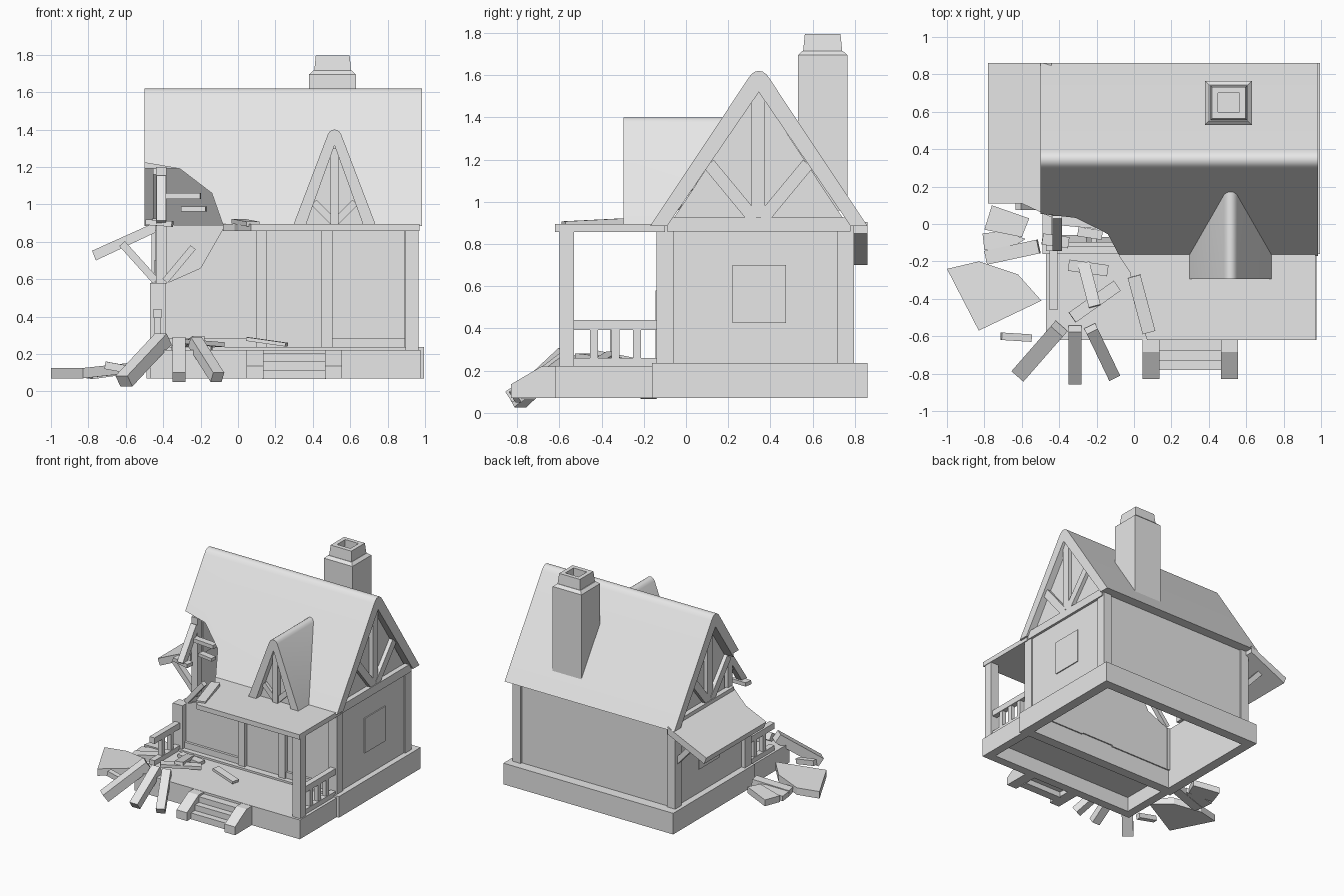
import bpy, bmesh, math
from mathutils import Vector, Matrix

if "Cube" in bpy.data.objects:
    bpy.data.objects.remove(bpy.data.objects["Cube"])

grey = bpy.data.materials.new("plain grey")
grey.use_nodes = True
grey.diffuse_color = (0.8, 0.8, 0.8, 1)
grey.node_tree.nodes["Principled BSDF"].inputs["Base Color"].default_value = (0.8, 0.8, 0.8, 1)


def finish(name, bm):
    bmesh.ops.recalc_face_normals(bm, faces=bm.faces)
    mesh = bpy.data.meshes.new(name)
    bm.to_mesh(mesh)
    bm.free()
    mesh.materials.append(grey)
    ob = bpy.data.objects.new(name, mesh)
    bpy.context.collection.objects.link(ob)
    return ob


def prism(name, pts, axis, a, b, move=None):
    """Extrude a 2D outline along an axis; move can shift the corners by a rule."""
    bm = bmesh.new()
    place = {"x": lambda p, d: (d, p[0], p[1]), "y": lambda p, d: (p[0], d, p[1]),
             "z": lambda p, d: (p[0], p[1], d)}[axis]
    lo = [bm.verts.new(place(p, a)) for p in pts]
    hi = [bm.verts.new(place(p, b)) for p in pts]
    bm.faces.new(lo)
    bm.faces.new(hi)
    for i in range(len(pts)):
        j = (i + 1) % len(pts)
        bm.faces.new((lo[i], lo[j], hi[j], hi[i]))
    if move:
        for v in bm.verts:
            move(v.co)
    return finish(name, bm)


def box(name, x0, x1, y0, y1, z0, z1, taper=0):
    def narrow(co):
        if taper and co.z > z1 - 0.001:
            co.x += taper if co.x < (x0 + x1) / 2 else -taper
            co.y += taper if co.y < (y0 + y1) / 2 else -taper
    return prism(name, [(x0, y0), (x1, y0), (x1, y1), (x0, y1)], "z", z0, z1, narrow)


def beam(name, p, q, w=0.06, h=0.06):
    """Square timber between two points."""
    p, q = Vector(p), Vector(q)
    d = (q - p).normalized()
    side = d.cross(Vector((0, 0, 1)))
    side = side.normalized() if side.length > 0.01 else Vector((1, 0, 0))
    up = side.cross(d)
    bm = bmesh.new()
    m = Matrix((side * w, d * (q - p).length, up * h)).transposed().to_4x4()
    m.translation = (p + q) / 2
    bmesh.ops.create_cube(bm, size=1, matrix=m)
    return finish(name, bm)


def cut(ob, cutter):
    mod = ob.modifiers.new("cut", "BOOLEAN")
    mod.object, mod.solver = cutter, "EXACT"
    bpy.context.view_layer.update()
    deps = bpy.context.evaluated_depsgraph_get()
    mesh = bpy.data.meshes.new_from_object(ob.evaluated_get(deps))
    ob.modifiers.clear()
    ob.data = mesh


def gable_outline(mid, base, half, height, cap, inner_half, inner_height):
    """Inverted V with a rounded ridge."""
    side = [(half, 0), (cap, height - cap * 0.7), (cap * 0.7, height - cap * 0.3),
            (cap * 0.36, height - cap * 0.06)]
    outer = [(-x, z) for x, z in side] + [(0, height)] + side[::-1]
    inner = [(inner_half, 0), (0, inner_height), (-inner_half, 0)]
    return [(mid + x, base + z) for x, z in outer + inner]


def smooth(ob):
    bpy.ops.object.select_all(action="DESELECT")
    ob.select_set(True)
    bpy.context.view_layer.objects.active = ob
    bpy.ops.object.shade_smooth_by_angle(angle=math.radians(36))


# Broken corner shape, used to cut roof and walls
hole = prism("hole_cutter", [(-0.6, 0.58), (-0.38, 0.58), (-0.2, 0.66), (-0.08, 0.87),
                             (-0.08, 0.89), (-0.14, 1.06), (-0.31, 1.19), (-0.6, 1.24)], "y", -0.4, 0.12)
hole.hide_render = True

# Stone foundation, open underneath
for n, b in {"front": (-0.49, 0.995, -0.16, -0.08), "back": (-0.49, 0.995, 0.78, 0.86),
             "left": (0.915, 0.995, -0.08, 0.78), "right": (-0.49, -0.41, -0.08, 0.78)}.items():
    box("foundation_" + n, *b, 0.07, 0.237)
box("porch_floor", -0.47, 0.975, -0.62, -0.16, 0.19, 0.222)
box("porch_skirt_front", -0.47, 0.975, -0.62, -0.55, 0.07, 0.19)
for n, x in {"left": 0.905, "right": -0.47}.items():
    box("porch_skirt_" + n, x, x + 0.07, -0.55, -0.16, 0.07, 0.19)

# Walls
front = box("front_wall", -0.43, 0.945, -0.1, -0.07, 0.23, 0.89)
right = box("right_wall", -0.44, -0.41, -0.1, 0.78, 0.23, 0.89)
box("left_wall", 0.92, 0.95, -0.1, 0.78, 0.23, 0.89)
box("back_wall", -0.43, 0.945, 0.75, 0.78, 0.23, 0.89)
cut(front, hole)
cut(right, hole)

# Corner and front posts
for n, x0, x1, y, top in [("front_right", -0.47, -0.385, -0.145, 0.58), ("front_left", 0.89, 0.962, -0.14, 0.89),
                          ("back_right", -0.462, -0.39, 0.715, 0.89), ("back_left", 0.89, 0.962, 0.715, 0.89)]:
    box("post_" + n, x0, x1, y, y + 0.08, 0.22, top)
for n, x in {"a": 0.095, "b": 0.447}.items():
    box("door_post_" + n, x, x + 0.058, -0.135, -0.07, 0.22, 0.87)
box("sill_a", -0.385, 0.095, -0.12, -0.07, 0.22, 0.285)
box("sill_b", 0.505, 0.89, -0.12, -0.07, 0.22, 0.285)
box("door", 0.153, 0.447, -0.107, -0.1, 0.237, 0.70)

# Side windows, gable panels and gable timbers
for n, s, face in [("left", 1, 0.95), ("right", -1, -0.44)]:
    def slab(name, y0, y1, z0, z1, depth):
        xs = sorted((face - s * 0.02, face + s * depth))
        return box(name + "_" + n, *xs, y0, y1, z0, z1)
    slab("window", 0.22, 0.475, 0.425, 0.70, 0.008)
    slab("gable_beam", -0.09 if s > 0 else 0.06, 0.78, 0.86, 0.925, 0.02)
    slab("king_post", 0.31, 0.375, 0.92, 1.52, 0.012)
    for k, side in {"front": -1, "back": 1}.items():
        beam("gable_brace_%s_%s" % (k, n), (face, 0.343 + side * 0.02, 0.92),
             (face, 0.343 + side * 0.235, 1.18), 0.03, 0.06)
    panel = prism("gable_panel_" + n, [(-0.08, 0.89), (0.343, 1.53), (0.765, 0.89)], "x",
                  *sorted((face - s * 0.05, face - s * 0.02)))
    if s < 0:
        cut(panel, hole)

# Main roof with the broken corner
roof = prism("main_roof", gable_outline(0.345, 0.885, 0.515, 0.735, 0.05, 0.435, 0.635), "x", -0.5, 0.985)
cut(roof, hole)
smooth(roof)


# Dormer, its back end following the main roof slope
def to_slope(co):
    if co.y > 0:
        co.y = -0.145 + (co.z - 0.89) / 1.49


dormer = prism("dormer_roof", gable_outline(0.516, 0.885, 0.222, 0.515, 0.035, 0.155, 0.43),
               "y", -0.295, 0.2, to_slope)
smooth(dormer)
prism("dormer_panel", [(0.35, 0.89), (0.516, 1.33), (0.68, 0.89)], "y", -0.24, -0.22)
box("dormer_post", 0.494, 0.538, -0.275, -0.23, 0.89, 1.3)
for n, s in {"a": -1, "b": 1}.items():
    beam("dormer_brace_" + n, (0.516 + s * 0.01, -0.25, 0.91), (0.516 + s * 0.11, -0.25, 1.01), 0.03, 0.04)

# Chimney
box("chimney_shaft", 0.38, 0.63, 0.53, 0.765, 0.96, 1.695)
box("chimney_collar", 0.38, 0.63, 0.53, 0.765, 1.695, 1.715, 0.022)
pot = box("chimney_pot", 0.408, 0.605, 0.555, 0.74, 1.715, 1.795, 0.008)
flue = box("flue_cutter", 0.448, 0.565, 0.598, 0.7, 1.73, 1.9)
cut(pot, flue)

# Porch roof, post and railings
prism("porch_roof", [(-0.08, -0.17), (-0.02, -0.26), (0.0, -0.42), (0.07, -0.62), (0.97, -0.62),
                     (0.97, -0.1), (-0.08, -0.1)], "z", 0.857, 0.895)
box("porch_post", 0.895, 0.965, -0.6, -0.53, 0.22, 0.86)
for n, x, y0, posts in [("left", 0.93, -0.53, (-0.455, -0.352, -0.25)), ("right", -0.43, -0.46, (-0.36, -0.25))]:
    box("hand_rail_" + n, x - 0.022, x + 0.022, y0, -0.13, 0.392, 0.44)
    box("bottom_rail_" + n, x - 0.022, x + 0.022, y0, -0.13, 0.222, 0.26)
    for i, y in enumerate(posts):
        box("baluster_%s_%d" % (n, i), x - 0.017, x + 0.017, y, y + 0.037, 0.25, 0.4)

# Front steps
for n, x in {"a": 0.045, "b": 0.465}.items():
    prism("step_side_" + n, [(-0.62, 0.22), (-0.685, 0.22), (-0.83, 0.135), (-0.83, 0.07), (-0.62, 0.07)],
          "x", x, x + 0.09)
for i in range(3):
    box("step_%d" % i, 0.13, 0.47, -0.68 - i * 0.05, -0.61 - i * 0.05, 0.155 - i * 0.045, 0.205 - i * 0.045)


# Side lean-to roof with a ragged front edge
def ragged(co):
    if co.y < 0.1 and co.x < -0.6:
        co.y = 0.11


prism("lean_to_roof", [(-0.44, 0.905), (-0.6, 0.833), (-0.78, 0.752), (-0.76, 0.7), (-0.6, 0.775), (-0.44, 0.85)],
      "y", 0.035, 0.86, ragged)
for n, y in {"front": 0.1, "back": 0.74}.items():
    beam("lean_to_brace_" + n, (-0.44, y, 0.59), (-0.62, y, 0.79), 0.05, 0.04)

# Broken timbers in the hole
beam("broken_stud", (-0.41, 0.07, 0.58), (-0.41, 0.07, 1.2), 0.055, 0.055)
beam("broken_rafter", (-0.41, -0.12, 0.9), (-0.41, 0.05, 1.14), 0.05, 0.05)
beam("broken_purlin_a", (-0.42, 0.02, 1.045), (-0.2, 0.0, 1.045), 0.05, 0.03)
beam("broken_purlin_b", (-0.3, -0.04, 0.975), (-0.17, -0.06, 0.975), 0.05, 0.025)
beam("broken_plate", (-0.49, -0.08, 0.905), (-0.35, -0.1, 0.895), 0.06, 0.03)
beam("broken_brace", (-0.39, -0.08, 0.59), (-0.24, -0.08, 0.77), 0.04, 0.035)

# Fallen beams and boards
for i, (p, q, w, h) in enumerate([
        ((-0.4, -0.56, 0.28), (-0.61, -0.8, 0.055), 0.085, 0.07),
        ((-0.315, -0.56, 0.265), (-0.315, -0.84, 0.075), 0.07, 0.06),
        ((-0.23, -0.56, 0.265), (-0.11, -0.81, 0.075), 0.065, 0.06),
        ((-0.27, -0.21, 0.24), (-0.21, -0.44, 0.285), 0.065, 0.025),
        ((-0.33, -0.5, 0.27), (-0.09, -0.33, 0.25), 0.065, 0.025),
        ((-0.35, -0.22, 0.235), (-0.14, -0.25, 0.235), 0.06, 0.025),
        ((0.0, -0.28, 0.91), (0.08, -0.58, 0.895), 0.07, 0.025),
        ((0.05, -0.35, 0.28), (0.26, -0.4, 0.25), 0.06, 0.02),
        ((-0.79, -0.18, 0.09), (-0.51, -0.12, 0.13), 0.075, 0.05),
        ((-0.71, -0.6, 0.14), (-0.55, -0.61, 0.11), 0.04, 0.04)]):
    beam("fallen_board_%d" % i, p, q, w, h)


# Fallen roof slabs, tilted up towards the house
def tilt(co):
    co.z += max(0, co.x + 0.8) * 0.12


prism("fallen_slab_large", [(-1, -0.24), (-0.83, -0.2), (-0.62, -0.27), (-0.495, -0.41), (-0.83, -0.57)],
      "z", 0.07, 0.125, tilt)
prism("fallen_slab_small", [(-0.76, 0.1), (-0.8, -0.03), (-0.6, -0.07), (-0.56, 0.03)], "z", 0.07, 0.12, tilt)
prism("fallen_slab_shard", [(-0.81, -0.05), (-0.8, -0.14), (-0.66, -0.13), (-0.58, -0.08), (-0.7, -0.04)],
      "z", 0.07, 0.11, tilt)

for helper in (hole, flue):
    bpy.data.objects.remove(helper)
